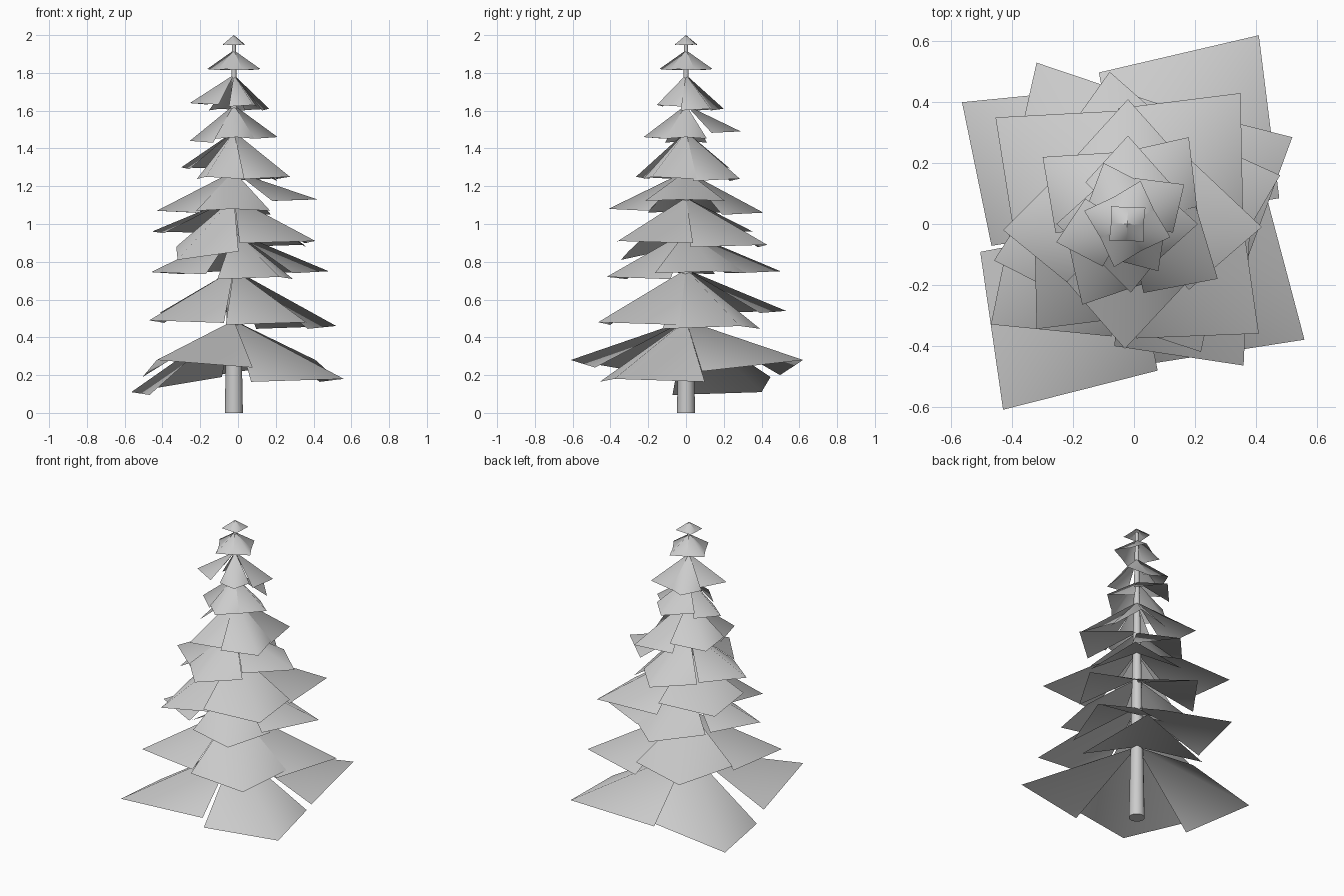
import bpy, bmesh
from math import cos, sin, atan2, hypot, radians

if "Cube" in bpy.data.objects:
    bpy.data.objects.remove(bpy.data.objects["Cube"])

AX, AY = -0.022, 0.0   # trunk axis

# Each tier: height where cards meet the trunk, then its branch cards as tip x, y, z
# and optionally how far the two side corners hang below the tip
TIERS = [
    (0.49, [(-.43, -.61, .28, .09, .04), (.56, -.38, .18),
            (.41, .62, .28, .06, .08), (-.565, .40, .11, -.08, .015)]),
    (0.76, [(-.47, -.33, .49), (.36, -.465, .48), (.52, .285, .46), (-.32, .53, .54)]),
    (0.96, [(-.46, -.12, .745), (.22, -.42, .72), (.48, .16, .75), (-.08, .50, .75)]),
    (1.14, [(-.32, -.345, .81, -.07, -.045), (.41, -.36, .91),
            (.35, .43, .89), (-.455, .35, .96)]),
    (1.28, [(-.43, -.02, 1.07), (-.03, -.41, 1.08), (.42, -.01, 1.13), (-.02, .41, 1.06)]),
    (1.49, [(-.17, -.265, 1.25), (.275, -.18, 1.25), (.18, .285, 1.24), (-.30, .22, 1.30)]),
    (1.63, [(-.255, .0, 1.44), (-.01, -.225, 1.46), (.21, .0, 1.46), (-.02, .29, 1.49)]),
    (1.79, [(-.255, -.06, 1.64), (.08, -.155, 1.63), (.165, .13, 1.61), (-.10, .20, 1.61)]),
]


def new_object(name, bm):
    mesh = bpy.data.meshes.new(name)
    bm.to_mesh(mesh)
    bm.free()
    mesh.shade_smooth()
    ob = bpy.data.objects.new(name, mesh)
    bpy.context.collection.objects.link(ob)
    return ob


def branch_card(bm, apex_z, x, y, z, *drops):
    """Kite-shaped card: trunk corner, two drooping side corners, raised ridge to the tip."""
    ang, r = atan2(y - AY, x - AX), hypot(x - AX, y - AY)
    apex = bm.verts.new((AX, AY, apex_z))
    end = bm.verts.new((x, y, z))
    for i, s in enumerate((-1, 1)):
        drop = drops[i] if drops else (apex_z - z) * 0.05
        a = ang + s * radians(45.5)
        side = bm.verts.new((AX + .67 * r * cos(a), AY + .67 * r * sin(a), z - drop))
        bm.faces.new((apex, side, end) if s < 0 else (apex, end, side))


def ring_of_tips(radius, start, z):
    """Four evenly spaced tips for the small tiers near the top."""
    return [(AX + radius * cos(radians(start + 90 * k)),
             AY + radius * sin(radians(start + 90 * k)), z) for k in range(4)]


# Branch tiers
TIERS.append((1.92, ring_of_tips(.148, -17, 1.82)))
TIERS.append((2.0, ring_of_tips(.08, 42, 1.95)))
for i, (apex_z, cards) in enumerate(TIERS):
    bm = bmesh.new()
    for card in cards:
        branch_card(bm, apex_z, *card)
    new_object(f"branch_tier_{i + 1}", bm)

# Tapered trunk
bpy.ops.mesh.primitive_cone_add(vertices=12, radius1=.048, radius2=.01, depth=1.97,
                                location=(AX, AY, .985))
trunk = bpy.context.object
trunk.name = "trunk"
bpy.ops.object.shade_smooth_by_angle(angle=radians(40))
